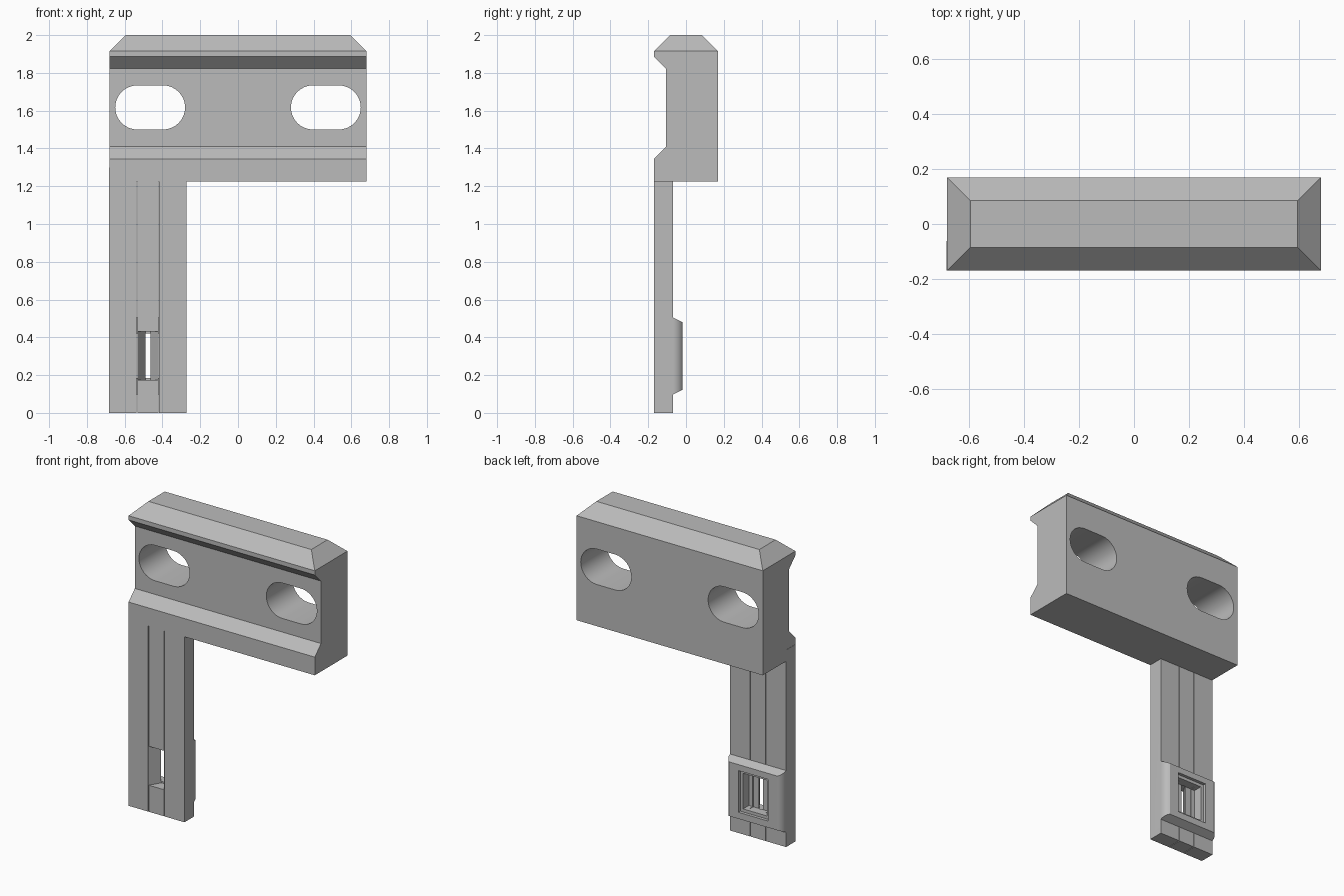
import bpy, bmesh, math
from mathutils import Vector

old = bpy.data.objects.get("Cube")
if old:
    bpy.data.objects.remove(old, do_unlink=True)

grey = bpy.data.materials.new("plain grey")
grey.use_nodes = True
grey.diffuse_color = (0.5, 0.5, 0.5, 1)
grey.node_tree.nodes["Principled BSDF"].inputs["Base Color"].default_value = (0.5, 0.5, 0.5, 1)

LEG_X = -0.477       # centre line of the leg
LEG_HALF = 0.205
FRONT, LEG_BACK = -0.17, -0.07


def prism(name, points, axis, start, end, edit=None):
    """Extrude a 2D outline along an axis; the other two axes keep xyz order."""
    def place(p, d):
        v = list(p)
        v.insert(axis, d)
        return v
    bm = bmesh.new()
    face = bm.faces.new([bm.verts.new(place(p, start)) for p in points])
    moved = bmesh.ops.extrude_face_region(bm, geom=[face])["geom"]
    shift = Vector(place((0, 0), end - start))
    for v in moved:
        if isinstance(v, bmesh.types.BMVert):
            v.co += shift
    bmesh.ops.recalc_face_normals(bm, faces=bm.faces)
    if edit:
        edit(bm)
    mesh = bpy.data.meshes.new(name)
    bm.to_mesh(mesh)
    bm.free()
    mesh.materials.append(grey)
    obj = bpy.data.objects.new(name, mesh)
    bpy.context.collection.objects.link(obj)
    return obj


def box(name, x0, x1, y0, y1, z0, z1):
    return prism(name, [(x0, y0), (x1, y0), (x1, y1), (x0, y1)], 2, z0, z1)


def combine(body, tool, operation):
    mod = body.modifiers.new(tool.name, "BOOLEAN")
    mod.operation, mod.solver, mod.object = operation, "EXACT", tool
    bpy.context.view_layer.objects.active = body
    bpy.ops.object.modifier_apply(modifier=mod.name)
    bpy.data.objects.remove(tool, do_unlink=True)


# Mounting block: grooved profile with a hipped top
def hip_top(bm):
    bm.faces.ensure_lookup_table()
    top = max(bm.faces, key=lambda f: f.calc_center_median().z)
    geom = bmesh.ops.extrude_face_region(bm, geom=[top])["geom"]
    bm.faces.remove(top)
    for v in geom:
        if isinstance(v, bmesh.types.BMVert):
            v.co.x -= math.copysign(0.085, v.co.x)
            v.co.y -= math.copysign(0.085, v.co.y)
            v.co.z = 2.0
    bmesh.ops.recalc_face_normals(bm, faces=bm.faces)


profile = [(FRONT, 1.225), (0.17, 1.225), (0.17, 1.915), (FRONT, 1.915),
           (FRONT, 1.887), (-0.105, 1.822), (-0.105, 1.41), (FRONT, 1.345)]
body = prism("mounting_bracket", profile, 0, -0.68, 0.68, hip_top)

# Leg
combine(body, box("leg", LEG_X - LEG_HALF, LEG_X + LEG_HALF, FRONT, LEG_BACK, 0, 1.3), "UNION")

# Thin slits either side of the leg's middle strip
for side in (-1, 1):
    x = LEG_X + side * 0.0575
    combine(body, box("slit", x - 0.002, x + 0.002, -0.3, LEG_BACK + 0.001, -0.1, 1.225), "DIFFERENCE")

# Raised catch on the back of the leg, with rounded sides and sloped ends
arc = [(LEG_HALF - 0.06 * (1 - math.cos(a)), LEG_BACK + 0.058 * math.sin(a))
       for a in (math.radians(60) * i / 8 for i in range(9))]
outline = [(LEG_X + x, y) for x, y in arc]
outline += [(LEG_X - x, y) for x, y in reversed(arc)]


def slope_ends(bm):
    for v in bm.verts:
        v.co.z += (v.co.y - LEG_BACK) * (0.5 if v.co.z < 0.3 else -0.5)


combine(body, prism("catch", outline, 2, 0.097, 0.505, slope_ends), "UNION")

# Stepped pocket through the catch, then a tapered window to the front
combine(body, box("catch_recess", LEG_X - 0.108, LEG_X + 0.108, -0.04, 0.1, 0.165, 0.44), "DIFFERENCE")
combine(body, box("catch_pocket", LEG_X - 0.088, LEG_X + 0.088, -0.1, 0.1, 0.185, 0.42), "DIFFERENCE")
taper = [(LEG_X - 0.0575, FRONT - 0.002), (LEG_X + 0.0575, FRONT - 0.002),
         (LEG_X + 0.0125, -0.098), (LEG_X - 0.0125, -0.098)]
combine(body, prism("window", taper, 2, 0.175, 0.432), "DIFFERENCE")

# Long round-ended holes through the block
for centre in (-0.465, 0.465):
    slot = []
    for i in range(34):
        end = 1 if i < 17 else -1
        a = -math.pi / 2 + math.pi * (i - (end < 0)) / 16
        slot.append((centre + end * 0.068 + 0.117 * math.cos(a), 1.617 + 0.117 * math.sin(a)))
    combine(body, prism("slot", slot, 1, -0.5, 0.5), "DIFFERENCE")

# Smooth only the rounded surfaces
bpy.ops.object.select_all(action="DESELECT")
body.select_set(True)
bpy.context.view_layer.objects.active = body
bpy.ops.object.shade_smooth_by_angle(angle=math.radians(20))
